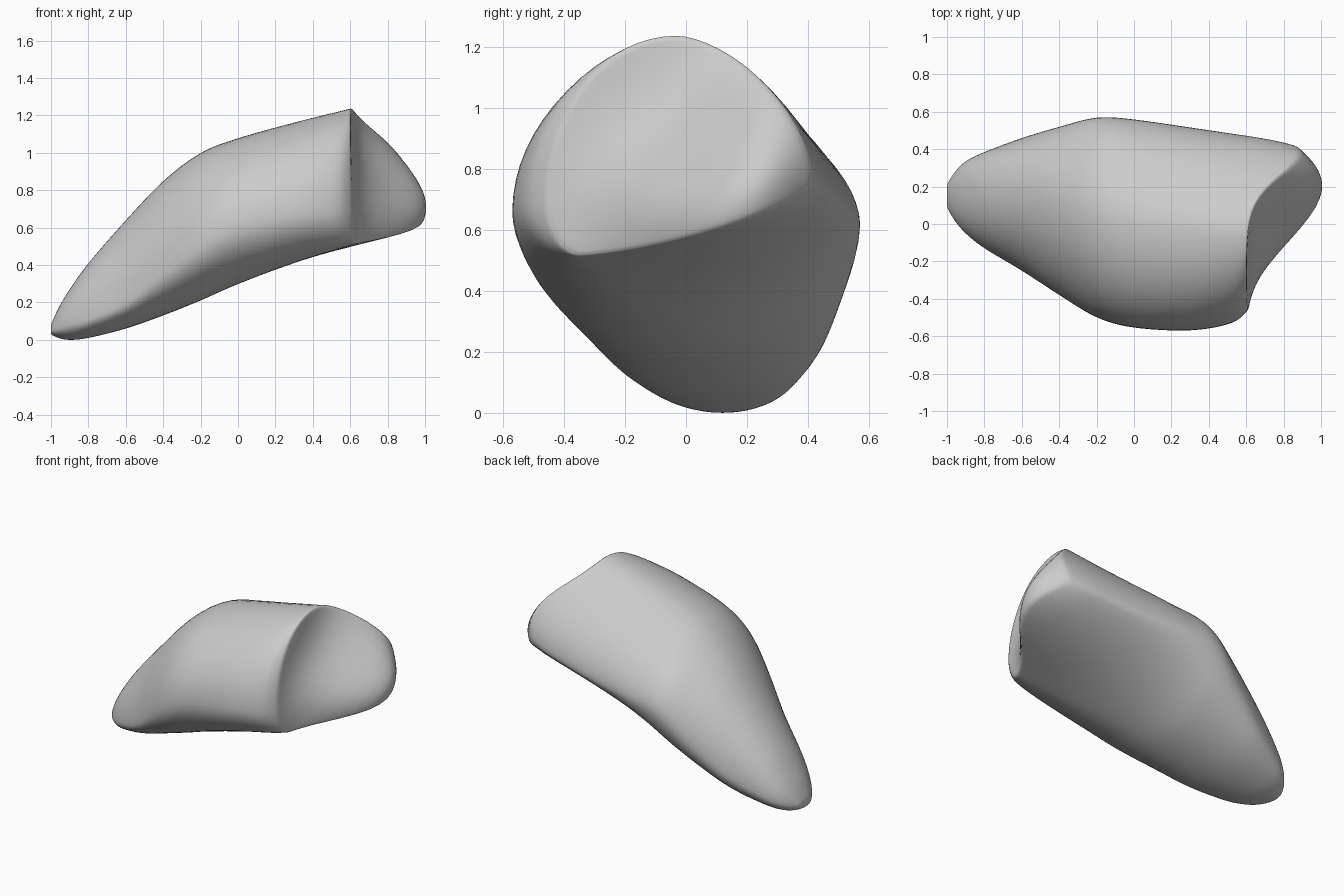
import bpy
import bmesh
from math import sin, cos, pi, exp
from mathutils import Vector

cube = bpy.data.objects.get("Cube")
if cube:
    bpy.data.objects.remove(cube, do_unlink=True)

SIDES = 64      # points around each section
STEPS = 6       # sections between two stations
CAP_RINGS = 20
END_X = .6      # where the end face starts

# Stations along the body:
# x, front y, front z, top y, top z, back y, back z, bottom y, bottom z
STATIONS = [
    (-1.0, .09, .05, .15, .08, .21, .06, .15, .03),
    (-.96, .02, .06, .15, .17, .275, .08, .14, .01),
    (-.9, -.05, .08, .15, .27, .335, .11, .12, 0),
    (-.8, -.13, .11, .15, .41, .385, .16, .11, .01),
    (-.6, -.25, .20, .14, .64, .46, .27, .09, .06),
    (-.4, -.38, .36, .10, .85, .52, .43, .05, .13),
    (-.2, -.50, .51, .05, 1.0, .57, .60, 0, .21),
    (0, -.555, .61, .01, 1.08, .56, .64, -.1, .30),
    (.3, -.57, .67, -.02, 1.165, .51, .67, -.24, .42),
    (.52, -.53, .69, -.03, 1.22, .46, .72, -.33, .49),
    (END_X, -.46, .70, -.03, 1.24, .42, .76, -.35, .515),
]


def spline(a, b, c, d, t):
    """Smooth step from b to c."""
    return [q + .5 * t * (r - p + t * (2 * p - 5 * q + 4 * r - s + t * (3 * (q - r) + s - p)))
            for p, q, r, s in zip(a, b, c, d)]


def lobe(y, z):
    """How far the end reaches out: a slanted hump and a low swelling beside it."""
    dy, dz = y - .24, z - .73
    hump = .385 * exp(-(12.9 * dy * dy - 7 * dy * dz + 6.7 * dz * dz))
    return hump + .12 * exp(-((y + .08) ** 2 + (z - .65) ** 2) / .06)


def section(values):
    """Closed ring of four curved quarters, swept out towards the end lobe."""
    x, fy, fz, ty, tz, by, bz, uy, uz = values
    grow = min(1, max(0, (x + .2) / .8))
    ridge = min(1, max(0, (x + .7) / .7))
    quarters = [((by, bz), (ty, tz), .92 + .3 * ridge), ((fy, fz), (ty, tz), 1),
                ((fy, fz), (uy, uz), 1), ((by, bz), (uy, uz), 1 + .4 * grow)]
    ring = []
    for i in range(SIDES):
        angle = 2 * pi * i / SIDES
        side, pole, power = quarters[i * 4 // SIDES]
        c, s = abs(cos(angle)) ** power, abs(sin(angle)) ** power
        y = pole[0] + (side[0] - pole[0]) * c
        z = side[1] + (pole[1] - side[1]) * s
        ring.append(Vector((x + lobe(y, z) * grow ** 2, y, z)))
    return ring


# Body sections
rings = []
last = len(STATIONS) - 1
for i in range(last):
    near = [STATIONS[min(max(i + k, 0), last)] for k in (-1, 0, 1, 2)]
    rings += [section(spline(*near, step / STEPS)) for step in range(STEPS)]
rim = section(STATIONS[-1])
rings.append(rim)

# End face, rising from the rim to the lobe
middle = Vector((END_X + lobe(-.04, .85), -.04, .85))
for i in range(1, CAP_RINGS):
    ring = [p.lerp(middle, i / CAP_RINGS) for p in rim]
    for p in ring:
        p.x = END_X + lobe(p.y, p.z)
    rings.append(ring)

# Skin
bm = bmesh.new()
loops = [[bm.verts.new(p) for p in ring] for ring in rings]
for a, b in zip(loops, loops[1:]):
    for i in range(SIDES):
        j = (i + 1) % SIDES
        bm.faces.new((a[i], a[j], b[j], b[i]))
for loop, point in ((loops[0], (-1.003, .15, .05)), (loops[-1], middle)):
    tip = bm.verts.new(point)
    for i in range(SIDES):
        bm.faces.new((loop[i], loop[(i + 1) % SIDES], tip))
for _ in range(2):
    bmesh.ops.smooth_vert(bm, verts=bm.verts, factor=.5,
                          use_axis_x=True, use_axis_y=True, use_axis_z=True)
bmesh.ops.recalc_face_normals(bm, faces=bm.faces)

mesh = bpy.data.meshes.new("body")
bm.to_mesh(mesh)
bm.free()
body = bpy.data.objects.new("body", mesh)
bpy.context.collection.objects.link(body)

grey = bpy.data.materials.new("plain grey")
grey.use_nodes = True
grey.diffuse_color = (.6, .6, .6, 1)
grey.node_tree.nodes["Principled BSDF"].inputs["Base Color"].default_value = (.6, .6, .6, 1)
mesh.materials.append(grey)

bpy.context.view_layer.objects.active = body
body.select_set(True)
bpy.ops.object.shade_smooth_by_angle(angle=pi / 3)
